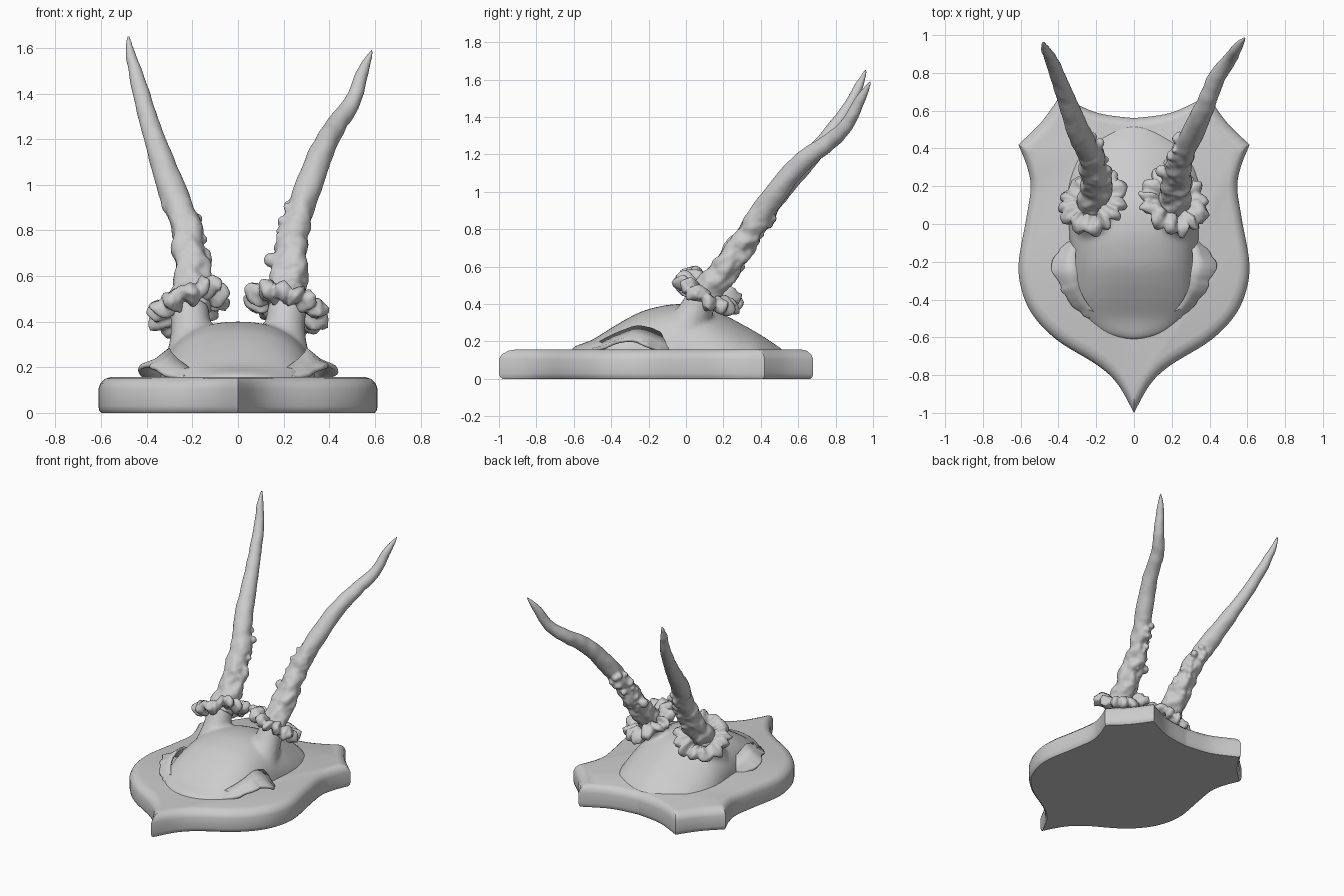
import bpy, bmesh, math, random
from mathutils import Vector, noise

if "Cube" in bpy.data.objects:
    bpy.data.objects.remove(bpy.data.objects["Cube"])

random.seed(4)


def spline(pts, n):
    """Catmull-Rom through points of any dimension, n steps per span."""
    out = []
    for i in range(len(pts) - 1):
        a, b = pts[max(i - 1, 0)], pts[i]
        c, d = pts[i + 1], pts[min(i + 2, len(pts) - 1)]
        for k in range(n):
            t = k / n
            out.append([0.5 * (2 * q + (r - p) * t + (2 * p - 5 * q + 4 * r - s) * t * t
                               + (3 * q - p - 3 * r + s) * t ** 3)
                        for p, q, r, s in zip(a, b, c, d)])
    return out + [list(pts[-1])]


def loft(name, rings, closed=False, angle=180):
    """Skin a list of equal-length rings; ends capped unless the loft is closed."""
    bm = bmesh.new()
    vs = [[bm.verts.new(p) for p in r] for r in rings]
    n = len(rings[0])
    for i in range(len(vs) if closed else len(vs) - 1):
        a, b = vs[i], vs[(i + 1) % len(vs)]
        for j in range(n):
            bm.faces.new((a[j], a[(j + 1) % n], b[(j + 1) % n], b[j]))
    if not closed:
        bm.faces.new(vs[0])
        bm.faces.new(vs[-1])
    bmesh.ops.recalc_face_normals(bm, faces=bm.faces)
    me = bpy.data.meshes.new(name)
    bm.to_mesh(me)
    bm.free()
    me.shade_smooth()
    if angle < 180:
        me.set_sharp_from_angle(angle=math.radians(angle))
    ob = bpy.data.objects.new(name, me)
    bpy.context.collection.objects.link(ob)
    return ob


def frame(axis):
    u = axis.cross(Vector((0, 1, 0))).normalized()
    return u, axis.cross(u).normalized()


def tube(name, path, rough=None, n=28, steps=12):
    """Tube through (x, y, z, radius) points, with optional surface roughness."""
    pts = spline(path, steps)
    rings = []
    for i, p in enumerate(pts):
        c = Vector(p[:3])
        ax = (Vector(pts[min(i + 1, len(pts) - 1)][:3]) - Vector(pts[max(i - 1, 0)][:3])).normalized()
        u, v = frame(ax)
        ring = []
        for j in range(n):
            t = math.tau * j / n
            d = u * math.cos(t) + v * math.sin(t)
            r = max(p[3], 0.004)
            ring.append(c + d * (r + (rough(c + d * r) if rough else 0)))
        rings.append(ring)
    return loft(name, rings)


def join(obs, name):
    with bpy.context.temp_override(active_object=obs[0], object=obs[0],
                                   selected_objects=obs, selected_editable_objects=obs):
        bpy.ops.object.join()
    obs[0].name = name
    return obs[0]


def fuse(ob, voxel, smooth):
    m = ob.modifiers.new("fuse", 'REMESH')
    m.mode, m.voxel_size, m.use_smooth_shade = 'VOXEL', voxel, True
    s = ob.modifiers.new("soften", 'SMOOTH')
    s.iterations, s.factor = smooth, 0.5


# shield plaque: three curved runs per side, meeting in sharp corners
runs = [[(0, .56), (.2, .59), (.39, .68)],
        [(.39, .68), (.49, .54), (.612, .42)],
        [(.612, .42), (.565, .3), (.547, .19), (.572, .02), (.61, -.2), (.595, -.35), (.53, -.49),
         (.4, -.62), (.19, -.75), (.085, -.85), (0, -1)]]
half = []
for r in runs:
    half += spline(r, 6)[:-1]
half.append([0, -1])
outline = half + [[-x, y] for x, y in half[-2:0:-1]]
rings = [[(x * s, y * s, z) for x, y in outline]
         for s, z in [(.98, 0), (.995, .012), (1, .03), (1, .105), (.985, .13), (.95, .15), (.91, .157)]]
loft("shield_plaque", rings, angle=35)

# skull cap: arched sections along y (y, half width, height, exponent)
sections = [(-.615, .05, .16, 2), (-.585, .17, .178, 2.2), (-.5, .27, .21, 2.3), (-.4, .315, .272, 2.4),
            (-.3, .33, .33, 2.4), (-.2, .335, .373, 2.4), (-.05, .345, .4, 2.3), (.1, .36, .385, 2),
            (.2, .36, .345, 1.8), (.3, .34, .292, 1.7), (.4, .29, .235, 1.7), (.52, .12, .155, 1.8)]
rings = []
for y, w, h, e in spline(sections, 5):
    ring = []
    for j in range(41):
        t = math.pi * j / 40
        c, s = math.cos(t), math.sin(t)
        ring.append((w * math.copysign(abs(c) ** (2 / e), c), y, .1 + (h - .1) * max(s, 0) ** (2 / e)))
    rings.append(ring)
skull = loft("skull", rings)
pedicles = [tube("pedicle", [(s * .2, -.06, .13, .15), (s * .2, -.01, .25, .115), (s * .205, .05, .36, .09),
                             (s * .215, .11, .47, .085)]) for s in (-1, 1)]
fuse(join([skull] + pedicles, "skull_cap"), .014, 8)

# eye socket brows: arched flaps standing off the skull flanks
rim = spline([(.24, -.5, .165), (.31, -.44, .18), (.37, -.36, .212), (.41, -.28, .218),
              (.435, -.21, .19), (.36, -.1, .15)], 6)
inner = spline([(.2, -.48, .19), (.26, -.4, .235), (.29, -.33, .265), (.3, -.26, .285),
                (.31, -.18, .27), (.3, -.08, .22)], 6)
for s, side in ((-1, "left"), (1, "right")):
    rings = []
    for a, b in zip(inner, rim):
        a, b = Vector(a), Vector(b)
        b += Vector((noise.noise(b * 25 * s), 0, 0)) * .015
        m = (a + b) / 2 - Vector((0, 0, .012))
        dn = Vector((0, 0, .022))
        rings.append([Vector((s * p.x, p.y, p.z)) for p in
                      (a, m, b, b - dn * .5 + Vector((.006, 0, 0)), b - dn, m - dn, a - dn)])
    loft("brow_" + side, rings)

# antlers with knobbly lower beams: (x, y, z, radius)
beams = {
    "left": (-1, [(-.21, .1, .45, .085), (-.2, .22, .6, .078), (-.225, .35, .8, .066), (-.29, .48, .98, .062),
                  (-.365, .68, 1.2, .047), (-.43, .85, 1.42, .035), (-.472, .93, 1.58, .022),
                  (-.48, .964, 1.655, .004)]),
    "right": (1, [(.21, .1, .45, .085), (.225, .22, .6, .076), (.25, .35, .8, .064), (.305, .47, .98, .06),
                  (.37, .61, 1.15, .053), (.435, .77, 1.27, .045), (.5, .86, 1.36, .037),
                  (.55, .935, 1.5, .026), (.592, .992, 1.597, .004)])}


def knobbly(p):
    fade = max(0, min(1, (1.0 - p.z) / .3))
    return noise.noise(p * 16) * (.004 + .02 * fade) + noise.noise(p * 34) * .009 * fade


def pearl(p, r):
    bpy.ops.mesh.primitive_ico_sphere_add(subdivisions=2, radius=r, location=p)
    return bpy.context.object


for side, (s, path) in beams.items():
    parts = [tube("beam", path, knobbly)]
    # pearls on the inner and rear faces of the lower beam
    for x, y, z, _ in spline(path, 6)[6:17]:
        for k in range(2):
            a = random.uniform(-.4, 1.6)
            d = Vector((-s * math.cos(a), math.sin(a) * .8, -math.sin(a) * .5))
            parts.append(pearl(Vector((x, y, z)) + d * .066, random.uniform(.014, .026)))
    parts.append(pearl((s * .145, .28, .67), .034))
    if s < 0:
        parts.append(pearl((-.18, .43, .85), .026))
    fuse(join(parts, "antler_" + side), .0085, 3)

    # coronet: lobed ring of bone around the antler base
    axis = Vector((s * .34, .46, .83)).normalized()
    u, v = frame(axis)
    c = Vector((s * .215, .115, .465))
    rings = []
    for i in range(120):
        t = math.tau * i / 120
        d = u * math.cos(t) + v * math.sin(t)
        lobe = abs(math.sin(t * 6.5 + .6 * math.sin(3 * t + s)))
        wob = noise.noise(d * 2.2 + Vector((s, 0, 0)))
        big = .09 + .03 * lobe + .022 * wob
        thick = .03 + .014 * lobe
        lift = .035 * noise.noise(d * 2.5 + Vector((5, s, 0)))
        ring = []
        for j in range(16):
            q = math.tau * j / 16
            p = c + d * (.075 + big * (.5 + .5 * math.cos(q))) + axis * (lift + thick * math.sin(q))
            ring.append(p + d * noise.noise(p * 28) * .012 + axis * noise.noise(p * 24) * .02)
        rings.append(ring)
    loft("coronet_" + side, rings, closed=True)
